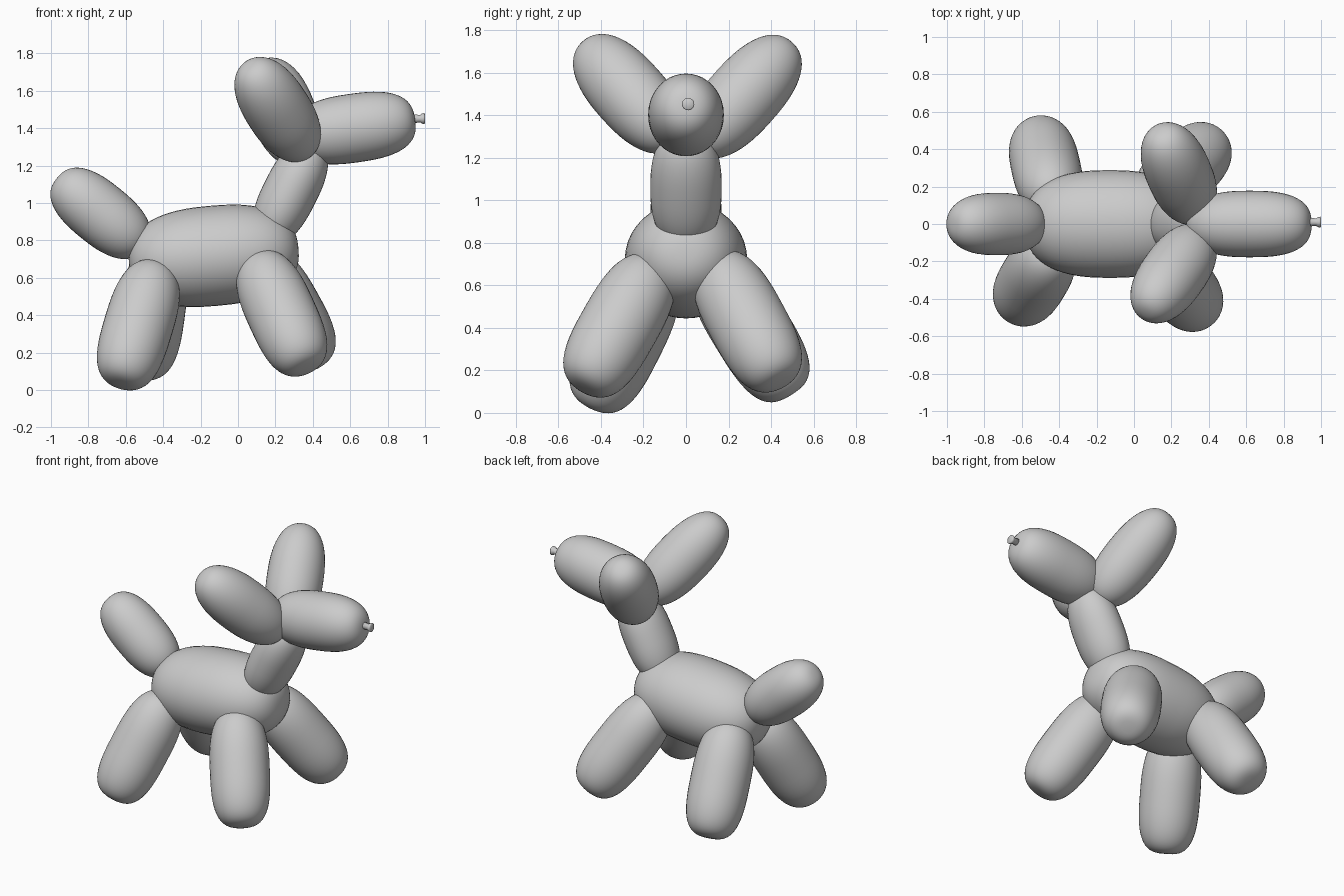
import bpy, bmesh
from math import hypot
from mathutils import Vector

if "Cube" in bpy.data.objects:
    bpy.data.objects.remove(bpy.data.objects["Cube"])


def finish(name, bm, center, direction):
    """Turn a bmesh built along local z into a smooth object aimed along direction."""
    mesh = bpy.data.meshes.new(name)
    bm.to_mesh(mesh)
    bm.free()
    mesh.shade_smooth()
    ob = bpy.data.objects.new(name, mesh)
    bpy.context.collection.objects.link(ob)
    ob.location = center
    d = Vector(direction).normalized()
    # keep local x on the world y axis where possible, so widths stay readable
    x = (Vector((0, 1, 0)) - d * d.y).normalized()
    y = d.cross(x)
    ob.rotation_euler = Vector((0, 0, 0)) and (0, 0, 0)
    from mathutils import Matrix
    ob.rotation_euler = Matrix((x, y, d)).transposed().to_euler()
    return ob


def balloon(name, center, direction, half_len, rx, ry=None, p_base=2.5, p_tip=2.5):
    """Inflated segment: a sphere reshaped into a superellipsoid of revolution."""
    ry = ry or rx
    bm = bmesh.new()
    bmesh.ops.create_uvsphere(bm, u_segments=40, v_segments=32, radius=1)
    for v in bm.verts:
        x, y, z = v.co
        h = hypot(x, y)
        e = 2 / (p_tip if z > 0 else p_base)
        k = h ** e / h if h > 1e-5 else 0
        s = 1 if z > 0 else -1
        v.co = (x * k * rx, y * k * ry, s * abs(z) ** e * half_len)
    return finish(name, bm, center, direction)


# Body, neck, head and tail (local x width runs across the model)
balloon("body", (-0.13, 0, 0.718), (0.995, 0, 0.09), 0.455, 0.288, 0.268)
balloon("neck", (0.28, 0, 1.06), (0.45, 0, 0.89), 0.30, 0.168, 0.146)
balloon("head", (0.615, 0, 1.40), (0.99, 0, 0.14), 0.335, 0.178, 0.184, 2.5, 2.7)
balloon("tail", (-0.735, 0, 0.945), (-0.777, 0, 0.63), 0.30, 0.167)

# Ears, each posed slightly differently
balloon("near_ear", (0.212, -0.265, 1.50), (-0.43, -0.60, 0.67), 0.35, 0.175, None, 2.4, 2.4)
balloon("far_ear", (0.24, 0.27, 1.487), (-0.28, 0.64, 0.715), 0.35, 0.175, None, 2.4, 2.4)

# Legs with flattened feet
legs = {
    "near_front_leg": ((0.23, -0.31, 0.415), (0.37, -0.46, -0.81)),
    "far_front_leg": ((0.26, 0.285, 0.435), (0.44, 0.43, -0.79)),
    "near_rear_leg": ((-0.53, -0.287, 0.352), (-0.26, -0.43, -0.86)),
    "far_rear_leg": ((-0.47, 0.30, 0.40), (-0.12, 0.52, -0.845)),
}
for name, (center, direction) in legs.items():
    balloon(name, center, direction, 0.37, 0.185, None, 2.7, 3.1)

# Nose knot: short stem with a flared lip
bm = bmesh.new()
rings = []
for z, r in ((-0.035, 0.024), (0.01, 0.02), (0.02, 0.027), (0.032, 0.029), (0.036, 0.024)):
    ring = bmesh.ops.create_circle(bm, segments=20, radius=r)["verts"]
    for v in ring:
        v.co.z = z
    rings.append(ring)
for a, b in zip(rings, rings[1:]):
    for i in range(20):
        j = (i + 1) % 20
        bm.faces.new((a[i], a[j], b[j], b[i]))
bm.faces.new(rings[-1])
bm.faces.new(rings[0][::-1])
bmesh.ops.recalc_face_normals(bm, faces=bm.faces[:])
finish("nose_knot", bm, (0.964, 0.01, 1.451), (1, 0, 0.02))
